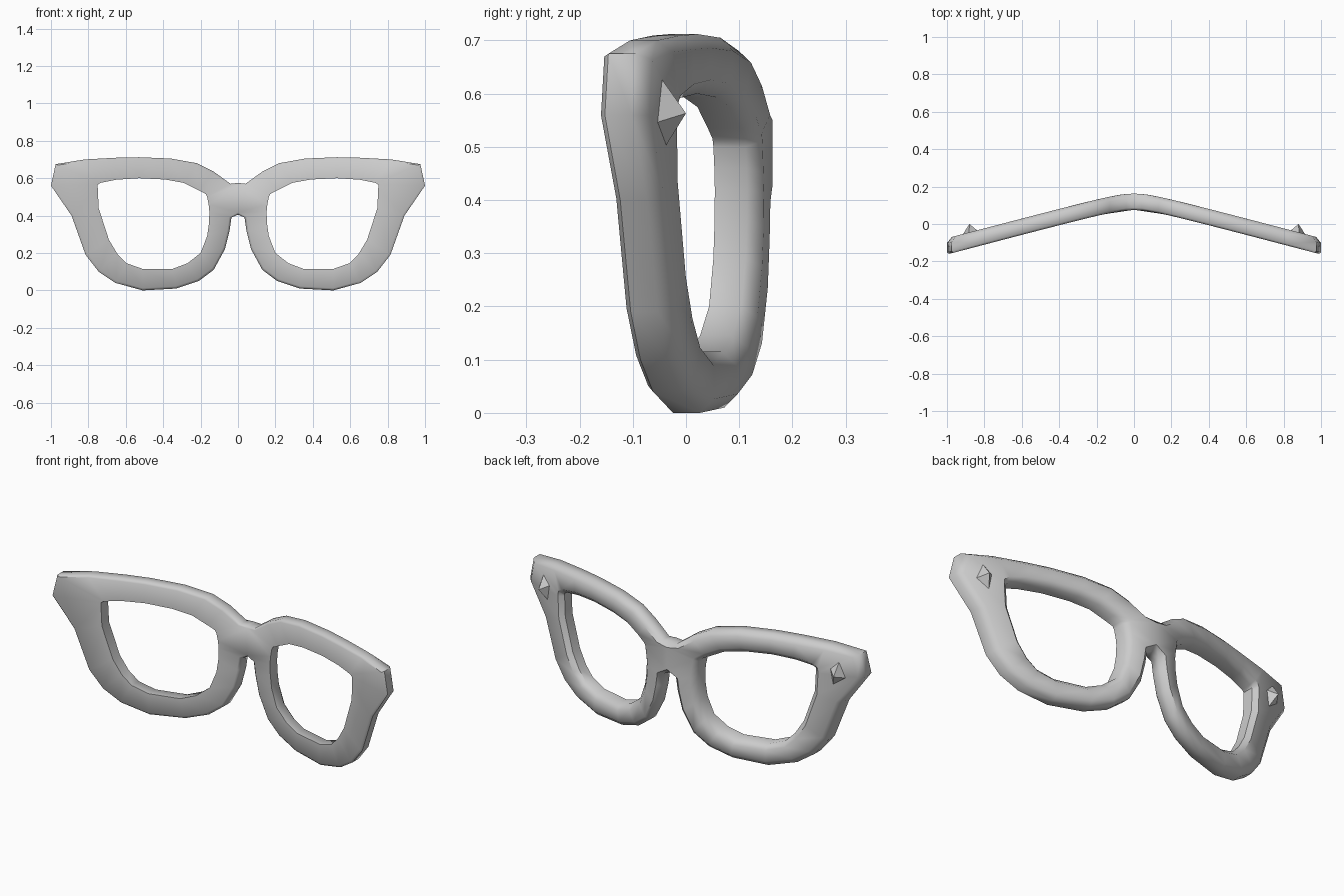
import bpy
import bmesh
import math
from mathutils import Vector

cube = bpy.data.objects.get("Cube")
if cube:
    bpy.data.objects.remove(cube, do_unlink=True)

FRONT, DEPTH = 0.076, 0.087


def make_material(name, rgb):
    mat = bpy.data.materials.new(name)
    mat.use_nodes = True
    mat.diffuse_color = (*rgb, 1)
    mat.node_tree.nodes["Principled BSDF"].inputs["Base Color"].default_value = (*rgb, 1)
    return mat


def front_y(x):
    """Front surface of the swept frame, softly bent at the nose."""
    return FRONT - 0.264 * (math.sqrt(x * x + 0.01) - 0.1)


def add_object(name, bm, mat):
    bmesh.ops.recalc_face_normals(bm, faces=bm.faces)
    mesh = bpy.data.meshes.new(name)
    bm.to_mesh(mesh)
    bm.free()
    mesh.materials.append(mat)
    obj = bpy.data.objects.new(name, mesh)
    bpy.context.collection.objects.link(obj)
    return obj


grey = make_material("frame grey", (0.6, 0.6, 0.6))

# Matching outer and inner rim points, from the bridge top around the lens
outer = [(0, .575), (.04, .57), (.13, .635), (.22, .68), (.36, .705), (.53, .712),
         (.66, .709), (.82, .70), (.975, .675), (1, .56), (.89, .40), (.815, .19),
         (.745, .10), (.655, .04), (.51, 0), (.33, .01), (.21, .05), (.13, .11),
         (.07, .22), (.045, .32), (.035, .39), (0, .405)]
inner = [(.165, .50), (.172, .515), (.21, .535), (.29, .575), (.39, .593), (.53, .60),
         (.65, .592), (.735, .575), (.75, .565), (.75, .55), (.745, .44), (.69, .27),
         (.645, .195), (.595, .145), (.51, .115), (.35, .115), (.27, .145), (.2, .2),
         (.165, .29), (.155, .36), (.153, .42), (.157, .46)]

# Section: (rim side, inset from that side, depth from front to back)
section = [(0, .012, 0), (0, 0, .12), (0, 0, .7), (0, .026, 1),
           (1, .026, 1), (1, 0, .7), (1, 0, 0)]

# Spectacle frame: sweep the section round one lens, then mirror it
bm = bmesh.new()
rings = []
for o, i in zip(outer, inner):
    o, i = Vector(o), Vector(i)
    across = (i - o).normalized()
    ring = []
    for side, inset, depth in section:
        if side:
            p = i - across * inset
        elif o.x == 0:
            p = o + Vector((0, inset if o.y < 0.5 else -inset))
        else:
            p = o + across * inset
        ring.append(bm.verts.new((p.x, front_y(p.x) + DEPTH * depth, p.y)))
    rings.append(ring)

for k, ring in enumerate(rings):
    following = rings[(k + 1) % len(rings)]
    for j in range(len(section)):
        n = (j + 1) % len(section)
        quad = (ring[j], ring[n], following[n], following[j])
        if any(v.co.x > 1e-5 for v in quad):
            bm.faces.new(quad)
bmesh.ops.mirror(bm, geom=bm.verts[:] + bm.edges[:] + bm.faces[:],
                 axis='X', merge_dist=0.0005)
frame = add_object("spectacle_frame", bm, grey)
bpy.ops.object.select_all(action='DESELECT')
frame.select_set(True)
bpy.context.view_layer.objects.active = frame
bpy.ops.object.shade_smooth_by_angle(angle=math.radians(50))

# Pyramid studs on the back of the outer corners
diamond = [(.882, .632), (.917, .545), (.85, .498), (.835, .585)]
for name, s in (("left_stud", 1), ("right_stud", -1)):
    bm = bmesh.new()
    base = [bm.verts.new((s * x, front_y(x) + DEPTH - 0.004, z)) for x, z in diamond]
    tip = bm.verts.new((s * .88, 0, .563))
    bm.faces.new(base)
    for k in range(4):
        bm.faces.new((base[k], base[(k + 1) % 4], tip))
    add_object(name, bm, grey)
